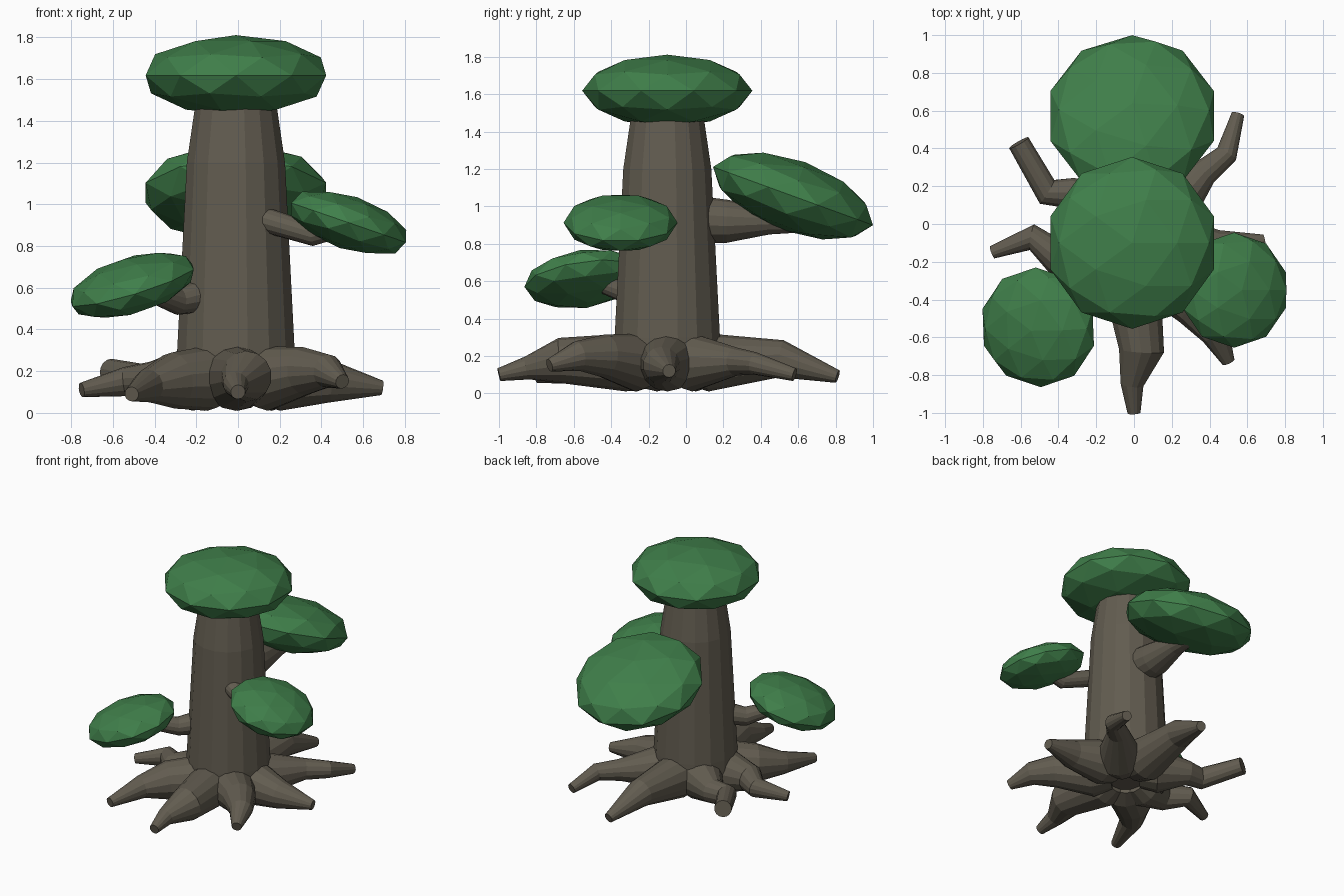
import bpy, bmesh, math
from mathutils import Vector, Matrix

if "Cube" in bpy.data.objects:
    bpy.data.objects.remove(bpy.data.objects["Cube"])


def material(name, colour):
    mat = bpy.data.materials.new(name)
    mat.use_nodes = True
    mat.diffuse_color = (*colour, 1)
    mat.node_tree.nodes["Principled BSDF"].inputs["Base Color"].default_value = (*colour, 1)
    return mat


bark = material("bark_brown", (0.122, 0.107, 0.08))
leaf = material("leaf_green", (0.05, 0.21, 0.068))


def finish(bm, name, mat):
    mesh = bpy.data.meshes.new(name)
    bmesh.ops.recalc_face_normals(bm, faces=bm.faces)
    bm.to_mesh(mesh)
    bm.free()
    mesh.materials.append(mat)
    obj = bpy.data.objects.new(name, mesh)
    bpy.context.collection.objects.link(obj)
    return obj


def limb(name, path, sides):
    """Capped faceted tube through (x, y, z, radius) stations."""
    bm = bmesh.new()
    points = [Vector(p[:3]) for p in path]
    last = len(points) - 1
    rings = []
    for i, point in enumerate(points):
        along = Vector()
        if i > 0:
            along += (point - points[i - 1]).normalized()
        if i < last:
            along += (points[i + 1] - point).normalized()
        along.normalize()
        guide = Vector((0, 1, 0)) if abs(along.z) > 0.9 else Vector((0, 0, 1))
        u = along.cross(guide).normalized()
        v = u.cross(along)
        ring = []
        for k in range(sides):
            a = math.tau * (k + 0.5) / sides
            ring.append(bm.verts.new(point + path[i][3] * (u * math.cos(a) + v * math.sin(a))))
        rings.append(ring)
    for low, high in zip(rings, rings[1:]):
        for k in range(sides):
            n = (k + 1) % sides
            bm.faces.new((low[k], low[n], high[n], high[k]))
    bm.faces.new(rings[0])
    bm.faces.new(rings[-1])
    return finish(bm, name, bark)


def canopy(name, centre, radius, height, tilt_x=0, tilt_y=0):
    """Flattened faceted ball, tilted in degrees."""
    bm = bmesh.new()
    bmesh.ops.create_icosphere(bm, subdivisions=2, radius=1)
    turn = Matrix.Rotation(math.radians(tilt_y), 4, "Y") @ Matrix.Rotation(math.radians(tilt_x), 4, "X")
    bm.transform(Matrix.Translation(centre) @ turn @ Matrix.Diagonal((radius, radius, height, 1)))
    return finish(bm, name, leaf)


# Trunk
AXIS = (-0.01, -0.1)
limb("trunk", [(*AXIS, z, r) for z, r in ((0.08, 0.29), (0.3, 0.287), (1.2, 0.24), (1.6, 0.18))], 16)

# Roots: direction of the thick start in degrees, then knees and a tip
roots = {
    "front": (270, [(0.04, -0.67, 0.175, 0.122), (-0.01, -0.85, 0.135, 0.062), (0.0, -1.0, 0.1, 0.035)]),
    "front_left": (312, [(0.32, -0.44, 0.2, 0.115), (0.43, -0.58, 0.2, 0.08), (0.5, -0.73, 0.15, 0.035)]),
    "side_left": (0, [(0.45, -0.13, 0.15, 0.1), (0.69, -0.09, 0.12, 0.035)]),
    "back_left": (38, [(0.37, 0.27, 0.17, 0.075), (0.49, 0.37, 0.16, 0.06), (0.55, 0.58, 0.1, 0.035)]),
    "back": (88, [(0.02, 0.51, 0.185, 0.1), (0.08, 0.81, 0.09, 0.035)]),
    "back_right": (135, [(-0.34, 0.165, 0.16, 0.085), (-0.46, 0.17, 0.16, 0.075), (-0.61, 0.43, 0.2, 0.06)]),
    "side_right": (195, [(-0.42, -0.17, 0.15, 0.095), (-0.54, -0.07, 0.15, 0.07), (-0.75, -0.15, 0.11, 0.035)]),
    "front_right": (230, [(-0.31, -0.39, 0.155, 0.135), (-0.43, -0.54, 0.13, 0.08), (-0.51, -0.8, 0.09, 0.035)]),
}
for place, (angle, outer) in roots.items():
    dx, dy = math.cos(math.radians(angle)), math.sin(math.radians(angle))
    inner = [(AXIS[0] + dx * d, AXIS[1] + dy * d, z, r)
             for d, z, r in ((0.1, 0.17, 0.12), (0.22, 0.165, 0.155))]
    limb(place + "_root", inner + outer, 14)

# Branches
limb("back_branch", [(-0.01, 0.04, 0.93, 0.128), (-0.01, 0.22, 0.92, 0.115),
                     (0.0, 0.45, 0.92, 0.07), (0.0, 0.62, 0.91, 0.05)], 14)
limb("left_branch", [(0.13, -0.26, 0.925, 0.06), (0.36, -0.34, 0.855, 0.055),
                     (0.52, -0.35, 0.89, 0.04)], 14)
limb("right_branch", [(-0.14, -0.19, 0.57, 0.085), (-0.29, -0.3, 0.535, 0.065),
                      (-0.48, -0.5, 0.6, 0.04)], 14)

# Foliage
canopy("top_canopy", (-0.01, -0.1, 1.618), 0.455, 0.193)
canopy("back_canopy", (-0.01, 0.572, 1.055), 0.455, 0.193, tilt_x=-20)
canopy("left_canopy", (0.53, -0.35, 0.912), 0.305, 0.129, tilt_y=19)
canopy("right_canopy", (-0.507, -0.547, 0.612), 0.32, 0.132, tilt_x=8, tilt_y=-17)
